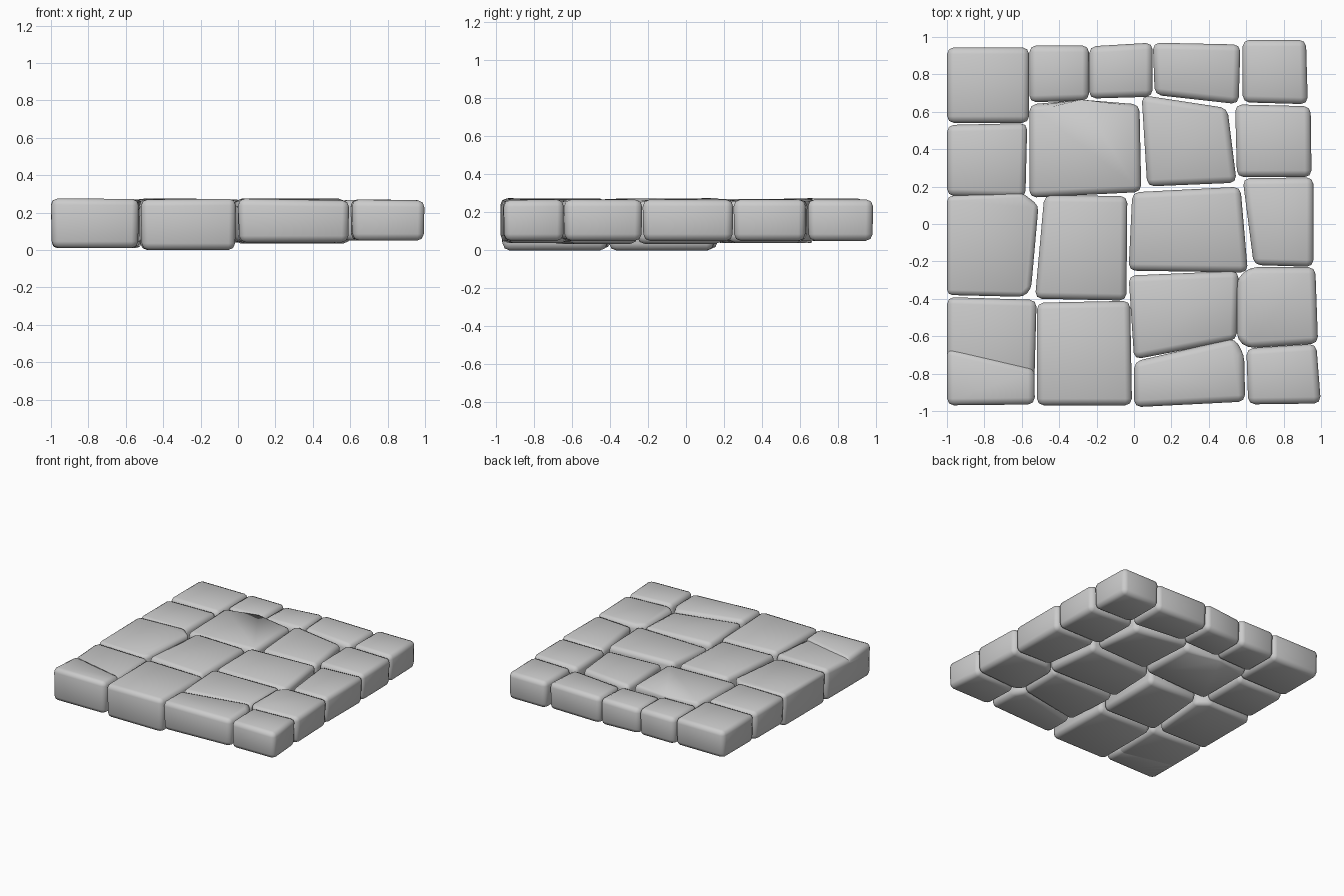
import bpy, bmesh
from mathutils import Vector


def stone(name, corners, bottom, tops, bevel=0.036):
    """Irregular paving block: footprint corners (counter-clockwise), per-corner top heights."""
    n = len(corners)
    if not isinstance(tops, (list, tuple)):
        tops = [tops] * n
    mid = sum((Vector(c) for c in corners), Vector((0, 0))) / n
    bm = bmesh.new()
    low, high = [], []
    for c, t in zip(corners, tops):
        p = mid + (Vector(c) - mid) * 0.98
        low.append(bm.verts.new((p.x, p.y, bottom)))
        high.append(bm.verts.new((c[0], c[1], t)))
    bm.faces.new(low[::-1])
    bm.faces.new(high)
    for i in range(n):
        j = (i + 1) % n
        bm.faces.new((low[i], low[j], high[j], high[i]))
    # worn, rounded edges
    bmesh.ops.bevel(bm, geom=bm.edges[:], offset=bevel, segments=2,
                    profile=0.5, affect='EDGES', clamp_overlap=True)
    bmesh.ops.recalc_face_normals(bm, faces=bm.faces)
    for f in bm.faces:
        f.smooth = True
    mesh = bpy.data.meshes.new(name)
    bm.to_mesh(mesh)
    bm.free()
    obj = bpy.data.objects.new(name, mesh)
    bpy.context.collection.objects.link(obj)
    return obj


# back row
stone("back_stone_1", [(-1, .54), (-.56, .54), (-.56, .945), (-1, .945)], .05, .272)
stone("back_stone_2", [(-.56, .65), (-.24, .66), (-.24, .955), (-.56, .955)], .05, .268)
stone("back_stone_3", [(-.24, .67), (.10, .68), (.10, .97), (-.24, .95)], .05, [.26, .26, .27, .255])
stone("back_stone_4", [(.11, .69), (.56, .64), (.57, .96), (.10, .97)], .05, [.26, .26, .268, .268])
stone("back_stone_5", [(.58, .65), (.93, .64), (.92, .985), (.58, .985)], .05, .268)

# upper middle row
stone("upper_stone_1", [(-1, .15), (-.58, .14), (-.57, .54), (-1, .53)], .04, .27)
stone("upper_stone_2", [(-.56, .14), (.04, .17), (.03, .64), (-.28, .665), (-.56, .64)],
      .04, [.26, .265, .27, .275, .275])
stone("upper_stone_3", [(.07, .20), (.55, .22), (.50, .62), (.04, .69)], .04, [.265, .26, .265, .275])
stone("upper_stone_4", [(.55, .25), (.95, .25), (.945, .63), (.54, .64)], .05, .268)

# lower middle row
stone("middle_stone_1", [(-1, -.38), (-.59, -.39), (-.55, -.35), (-.51, .10), (-.6, .17), (-1, .15)],
      .01, [.265, .26, .26, .27, .275, .272])
stone("middle_stone_2", [(-.53, -.40), (-.04, -.41), (-.035, .15), (-.48, .155)], .0, [.275, .26, .27, .275])
stone("middle_stone_3", [(-.03, -.25), (.61, -.26), (.57, .20), (-.01, .17)], .035, [.255, .26, .277, .278])
stone("middle_stone_4", [(.64, -.22), (.96, -.23), (.96, .25), (.58, .245)], .05, [.26, .268, .268, .255])

# front rows
stone("front_stone_1_rear", [(-1, -.96), (-.535, -.96), (-.52, -.405), (-1, -.39)],
      .01, [.235, .24, .27, .27])
stone("front_stone_1_front", [(-1, -.97), (-.53, -.965), (-.53, -.77), (-1, -.66)],
      .01, [.278, .275, .262, .262])
stone("front_stone_2", [(-.52, -.97), (-.01, -.97), (-.02, -.41), (-.52, -.42)], .0, [.27, .275, .26, .275])
stone("front_stone_3", [(0, -.725), (.55, -.62), (.56, -.25), (-.03, -.275)], .035, [.27, .255, .26, .27])
stone("front_stone_4", [(.55, -.62), (.61, -.665), (.985, -.64), (.97, -.23), (.62, -.23), (.55, -.29)],
      .05, .267)
stone("front_stone_5", [(0, -.98), (.595, -.95), (.59, -.70), (.54, -.61), (0, -.735)], .04,
      [.275, .265, .265, .265, .275])
stone("front_stone_6", [(.61, -.965), (1, -.96), (.975, -.64), (.60, -.665)], .05, [.27, .265, .268, .27])
